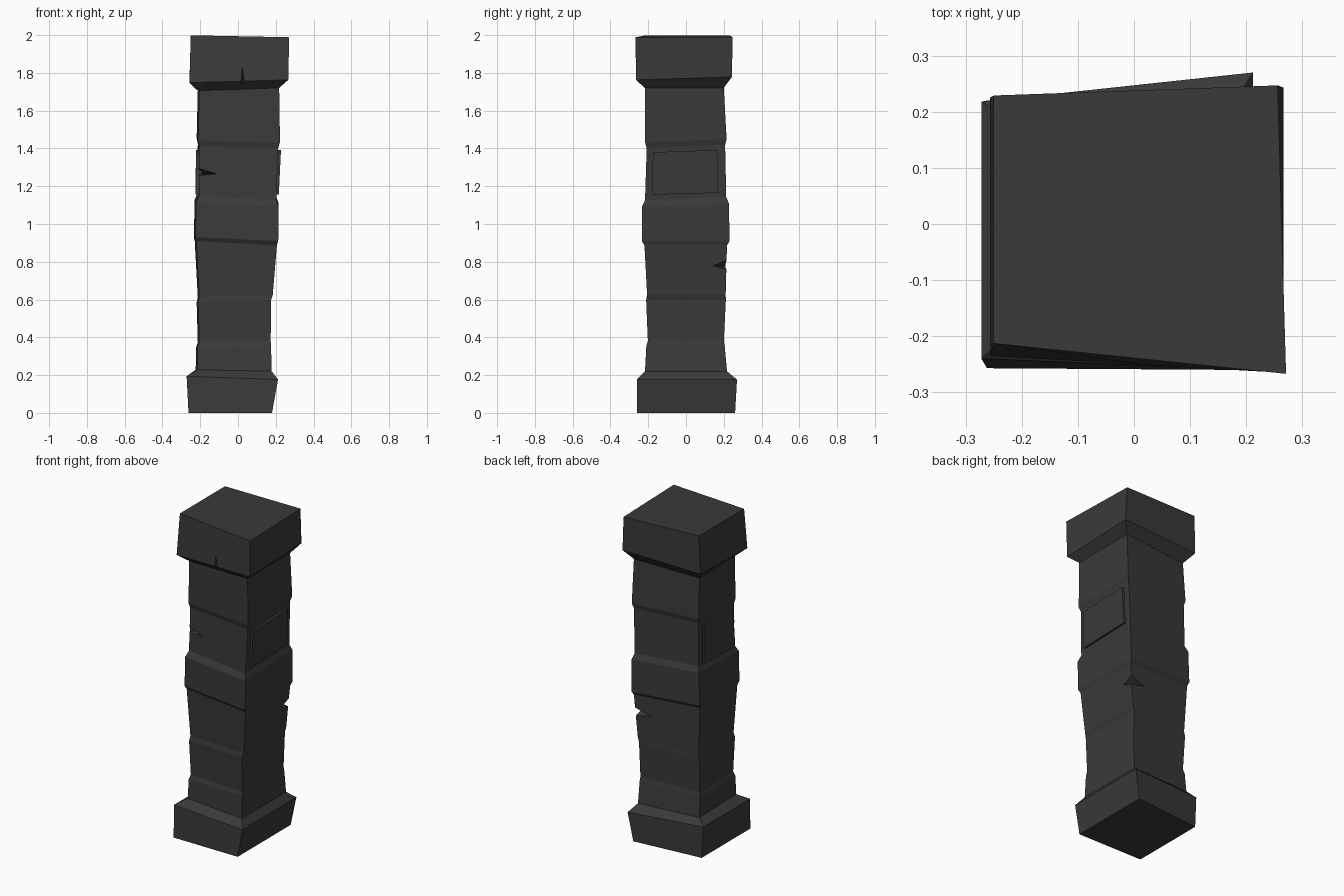
import bpy, bmesh

if "Cube" in bpy.data.objects:
    bpy.data.objects.remove(bpy.data.objects["Cube"])

stone = bpy.data.materials.new("dark stone")
stone.diffuse_color = (0.042, 0.042, 0.042, 1)
stone.use_nodes = True
stone.node_tree.nodes["Principled BSDF"].inputs["Base Color"].default_value = stone.diffuse_color


def make(name, bm):
    bmesh.ops.recalc_face_normals(bm, faces=bm.faces)
    me = bpy.data.meshes.new(name)
    bm.to_mesh(me)
    bm.free()
    me.materials.append(stone)
    ob = bpy.data.objects.new(name, me)
    bpy.context.collection.objects.link(ob)
    return ob


def hull(name, pts):
    bm = bmesh.new()
    for p in pts:
        bm.verts.new(p)
    bmesh.ops.convex_hull(bm, input=bm.verts[:])
    return make(name, bm)


# Pillar sections: x0, x1, y0, y1, z, tilt along x, tilt along y
rings = [
    (-.262, .180, -.260, .260, 0.00, 0, 0),
    (-.272, .212, -.260, .270, .184, -.035, 0),
    (-.224, .178, -.217, .217, .224, -.02, 0),
    (-.222, .175, -.210, .205, .350, .02, 0),
    (-.213, .173, -.202, .200, .378, .02, 0),
    (-.219, .175, -.211, .211, .592, .03, 0),
    (-.213, .184, -.206, .210, .620, .03, 0),
    (-.229, .206, -.220, .217, .898, -.05, 0),
    (-.234, .213, -.234, .231, .920, -.05, 0),
    (-.229, .215, -.234, .227, 1.11, -.05, .04),
    (-.215, .203, -.217, .213, 1.145, -.05, .04),
    (-.213, .213, -.208, .207, 1.415, -.02, .04),
    (-.219, .222, -.217, .215, 1.445, -.02, .04),
    (-.213, .218, -.218, .200, 1.713, .035, 0),
    (-.257, .266, -.265, .243, 1.763, .03, .03),
    (-.250, .271, -.267, .247, 1.994, -.02, 0),
]
# The left side is narrower: front and back inset of its corners (shaft default)
insets = {0: (.003, .040), 1: (.020, .052), 14: (.030, .018), 15: (.054, .018)}
bm = bmesh.new()
loops = []
for k, (x0, x1, y0, y1, z, tx, ty) in enumerate(rings):
    f, b = insets.get(k, (.032, .028))
    shaft = .008 if k not in insets else 0
    right_back = x1 - (.015 if k == 15 else 0)
    corners = [(x0 + shaft, y0 + f), (x1, y0), (right_back, y1), (x0, y1 - b)]
    loops.append([bm.verts.new((x, y, z + tx * x + ty * y)) for x, y in corners])
for v in loops[0]:
    v.co.z = 0
for a, b in zip(loops, loops[1:]):
    for i in range(4):
        j = (i + 1) % 4
        bm.faces.new((a[i], a[j], b[j], b[i]))
bm.faces.new(loops[0][::-1])
bm.faces.new(loops[-1])
pillar = make("pillar", bm)

# Chips cut out of two corners and the front of the cap
chips = [
    hull("corner_chip_front", [(-.24, -.22, 1.32), (-.24, -.22, 1.252),
                               (-.10, -.198, 1.265), (-.225, -.08, 1.265)]),
    hull("corner_chip_back", [(.22, .24, .825), (.22, .24, .745),
                              (.21, .135, .778), (.08, .22, .778)]),
    hull("cap_crack", [(.005, -.30, 1.73), (.050, -.30, 1.73), (.022, -.262, 1.85),
                       (.025, -.205, 1.74)]),
]
for c in chips:
    c.hide_render = True
    m = pillar.modifiers.new("cut", 'BOOLEAN')
    m.operation = 'DIFFERENCE'
    m.solver = 'EXACT'
    m.object = c
bpy.context.view_layer.update()
cut = bpy.data.meshes.new_from_object(
    pillar.evaluated_get(bpy.context.evaluated_depsgraph_get()))
pillar.modifiers.clear()
pillar.data = cut
for c in chips:
    bpy.data.objects.remove(c)

# Raised panels on both sides
outline = [(-.18, 1.155), (.17, 1.165), (.165, 1.392), (-.175, 1.38)]
for name, inner, low, high, squash in (("right_panel", .19, .216, .227, 1),
                                       ("left_panel", -.19, -.226, -.222, .86)):
    hull(name, [(x, y * squash, z) for y, z in outline
                for x in (inner, low if z < 1.3 else high)])
